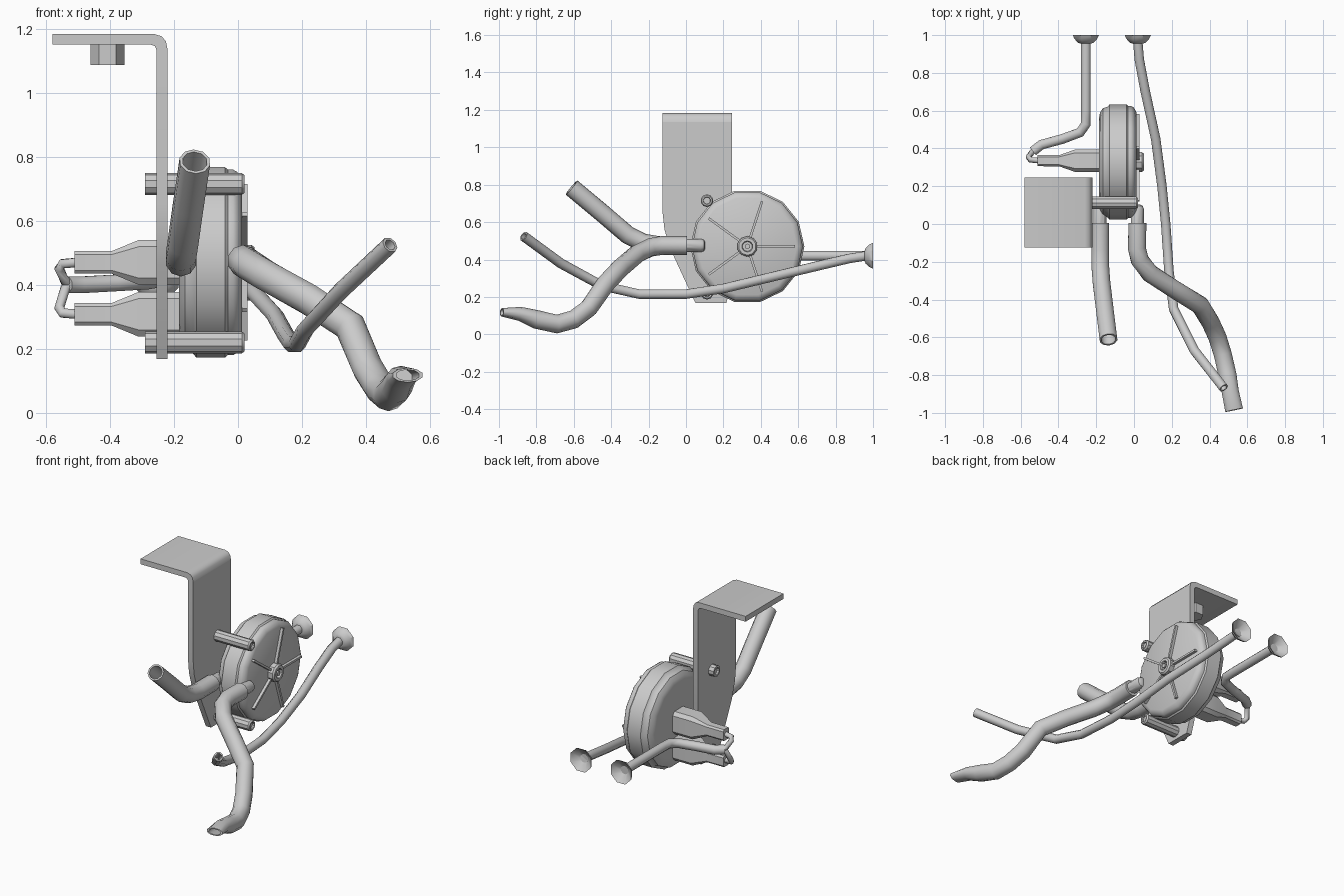
import bpy, bmesh, math
from mathutils import Vector, Matrix

if "Cube" in bpy.data.objects:
    bpy.data.objects.remove(bpy.data.objects["Cube"])


def finish(name, bm, angle=35, bevel=0):
    bmesh.ops.recalc_face_normals(bm, faces=bm.faces)
    me = bpy.data.meshes.new(name)
    bm.to_mesh(me)
    bm.free()
    ob = bpy.data.objects.new(name, me)
    bpy.context.collection.objects.link(ob)
    if bevel:
        m = ob.modifiers.new("bevel", "BEVEL")
        m.width, m.segments = bevel, 1
    bpy.ops.object.select_all(action="DESELECT")
    ob.select_set(True)
    bpy.context.view_layer.objects.active = ob
    bpy.ops.object.shade_smooth_by_angle(angle=math.radians(angle))
    return ob


def loft(bm, rings, cap=True):
    rows = [[bm.verts.new(p) for p in r] for r in rings]
    n = len(rows[0])
    for a, b in zip(rows, rows[1:]):
        for i in range(n):
            bm.faces.new((a[i], a[(i + 1) % n], b[(i + 1) % n], b[i]))
    if cap:
        bm.faces.new(rows[0])
        bm.faces.new(rows[-1])


def lathe(name, profile, origin, axis, sides, turn=0, cap=True, angle=35):
    # profile: (distance along axis, radius)
    ax = Vector(axis)
    u = Vector((0, 0, 1)) if abs(ax.z) < .5 else Vector((1, 0, 0))
    v = ax.cross(u)
    o = Vector(origin)
    bm = bmesh.new()
    loft(bm, [[o + ax * d + (u * math.cos(a) + v * math.sin(a)) * r
               for a in [turn + math.tau * i / sides for i in range(sides)]]
              for d, r in profile], cap)
    return finish(name, bm, angle)


def sweep(name, pts, radius, sides=10, up=(0, 0, 1), wall=0, squash=None):
    # tube along points; wall > 0 leaves the far end open, squash = flattened last rings
    P = [Vector(p) for p in pts]
    n = len(P)
    tang = [((P[min(i + 1, n - 1)] - P[i]).normalized() * (i < n - 1)
             + (P[i] - P[max(i - 1, 0)]).normalized() * (i > 0)).normalized() for i in range(n)]

    def ring(i, r):
        s = tang[i].cross(Vector(up)).normalized()
        w = s.cross(tang[i])
        sx, sz = (squash or {}).get(i, (1, 1))
        return [P[i] + s * math.cos(a) * r * sx + w * math.sin(a) * r * sz
                for a in [math.tau * (k + .5) / sides for k in range(sides)]]
    rings = [ring(i, radius) for i in range(n)]
    if wall:
        rings += [ring(n - 1, radius - wall), ring(n - 2, radius - wall)]
    bm = bmesh.new()
    loft(bm, rings)
    return finish(name, bm, 60)


def prism(name, poly, depth, bevel=0):
    bm = bmesh.new()
    d = Vector(depth)
    loft(bm, [[Vector(p) for p in poly], [Vector(p) + d for p in poly]])
    return finish(name, bm, 35, bevel)


# Mounting bracket: hanging plate, and bent top shelf
hang = [(-.125, 1.135), (-.125, .65), (-.115, .56), (-.085, .46), (.05, .168),
        (.215, .168), (.245, .26), (.245, 1.135)]
prism("bracket_plate", [(-.255, y, z) for y, z in hang], (.035, 0, 0))
shelf = [(-.58, 1.15), (-.272, 1.15), (-.26, 1.146), (-.255, 1.135), (-.22, 1.135),
         (-.225, 1.16), (-.238, 1.176), (-.26, 1.183), (-.58, 1.183)]
prism("bracket_shelf", [(x, -.125, z) for x, z in shelf], (0, .37, 0))
lathe("shelf_nut", [(0, .053), (.08, .053)], (-.408, .06, 1.087), (0, 0, 1), 6)

# Drum body
CY, CZ = .328, .47
lathe("drum", [(-.185, .235), (-.18, .262), (-.165, .285), (-.14, .293), (-.13, .305),
               (-.04, .305), (-.032, .297), (-.015, .297), (-.003, .29), (.006, .278),
               (.012, .265)],
      (0, CY, CZ), (1, 0, 0), 14, math.pi / 14)

# Ribs on the drum face and the recessed centre hub
for i in range(5):
    a = math.tau * i / 5
    bm = bmesh.new()
    bmesh.ops.create_cube(bm, size=1, matrix=Matrix.Translation((.015, CY, CZ))
                          @ Matrix.Rotation(a, 4, "X") @ Matrix.Translation((0, .15, 0))
                          @ Matrix.Diagonal((.028, .21, .013, 1)))
    finish("face_rib_%d" % (i + 1), bm)
lathe("hub", [(0, .055), (.042, .055), (.052, .047), (.052, .03), (.035, .026)],
      (0, CY, CZ), (1, 0, 0), 10)
lathe("hub_screw", [(.03, .015), (.05, .015)], (0, CY, CZ), (1, 0, 0), 6)

# Through bolts
for label, z in (("upper", .715), ("lower", .22)):
    lathe(label + "_bolt", [(-.278, .02), (-.29, .022), (-.29, .034), (.012, .034),
                            (.02, .028), (.02, .02), (.008, .018)],
          (0, .112, z), (1, 0, 0), 10)

# Nozzles and hoses
for label, x in (("front", .018), ("rear", -.18)):
    lathe(label + "_nozzle", [(-.03, .036), (.08, .036), (.095, .03), (.102, .018)],
          (x, 0, .475), (0, 1, 0), 10)
sweep("long_hose", [(.018, .005, .475), (.016, -.13, .475), (.03, -.19, .465),
                    (.085, -.262, .43), (.22, -.35, .355), (.35, -.43, .27), (.405, -.52, .14),
                    (.442, -.6, .08), (.47, -.69, .055), (.495, -.8, .08),
                    (.51, -.89, .11), (.53, -.985, .118)],
      .05, 10, wall=.012, squash={10: (.95, .75), 11: (1, .45)})
sweep("short_hose", [(-.178, .005, .475), (-.178, -.14, .475), (-.178, -.23, .49),
                     (-.172, -.31, .53), (-.155, -.45, .65), (-.135, -.612, .785)],
      .049, 10, wall=.01)

# Two cables with open flared cups at the back
sweep("long_cable", [(.02, .965, .42), (.028, .87, .405), (.06, .7, .365), (.115, .45, .305),
                     (.148, .2, .245), (.168, 0, .215), (.185, -.25, .215), (.21, -.45, .26),
                     (.32, -.67, .38), (.475, -.868, .525)], .027, 8, wall=.009)
sweep("plug_cable", [(-.255, .965, .42), (-.255, .6, .42), (-.255, .53, .418),
                     (-.285, .485, .412), (-.38, .45, .406), (-.49, .42, .4), (-.535, .385, .4)],
      .028, 8)
for i, x in enumerate((.02, -.255)):
    lathe("cable_cup_%d" % (i + 1), [(-.045, .03), (-.04, .045), (-.02, .065), (0, .075),
                                     (-.008, .066), (-.035, .026)],
          (x, 1, .42), (0, 1, 0), 8, math.pi / 8)

# Plugs on the back of the drum, each fed by one branch of the split cable
for label, z, s in (("upper", .47, 1), ("lower", .308, -1)):
    section = [(-.51, .029, .035), (-.395, .03, .035), (-.31, .06, .07), (-.17, .06, .07)]
    bm = bmesh.new()
    loft(bm, [[(x, .335 + sy * hy, z + sz * hz) for sy, sz in
               ((-1, -.7), (-.7, -1), (.7, -1), (1, -.7), (1, .7), (.7, 1), (-.7, 1), (-1, .7))]
              for x, hy, hz in section])
    finish(label + "_plug", bm)
    sweep(label + "_branch", [(-.51, .41, .4 - s * .004), (-.54, .38, .4 + s * .012),
                              (-.558, .355, z - s * .02), (-.548, .34, z - s * .004),
                              (-.5, .335, z)], .016, 8, up=(0, 1, 0))
